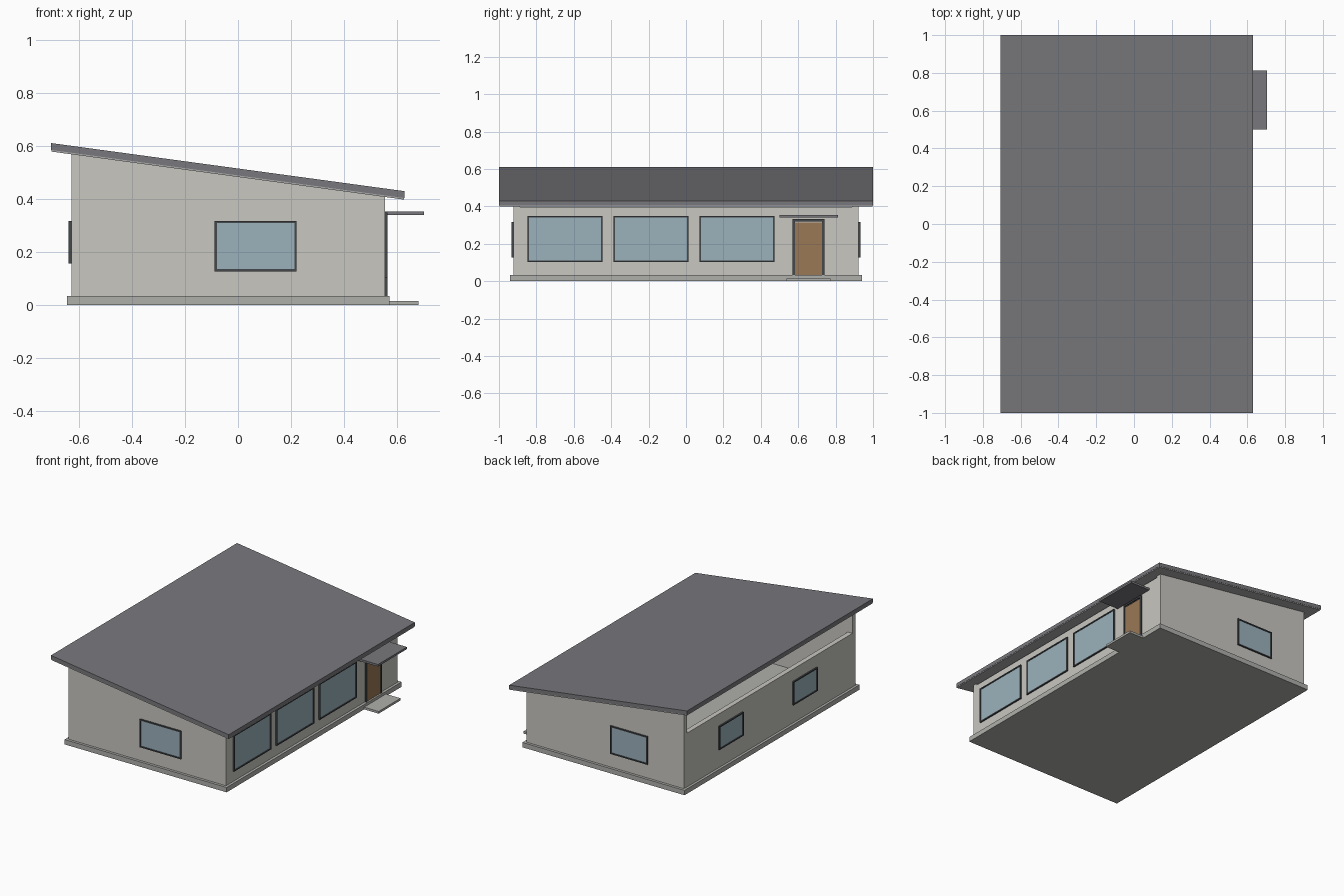
import bpy, bmesh

if "Cube" in bpy.data.objects:
    bpy.data.objects.remove(bpy.data.objects["Cube"])

def material(name, rgb):
    m = bpy.data.materials.new(name)
    m.diffuse_color = (*rgb, 1)
    m.use_nodes = True
    m.node_tree.nodes["Principled BSDF"].inputs["Base Color"].default_value = m.diffuse_color
    return m

WALL = material("wall_paint", (0.58, 0.57, 0.53))
BASE = material("concrete", (0.43, 0.43, 0.41))
ROOF = material("roof_grey", (0.19, 0.19, 0.205))
SOFFIT = material("soffit_grey", (0.40, 0.40, 0.40))
TRIM = material("dark_trim", (0.06, 0.065, 0.07))
GLASS = material("glass", (0.33, 0.44, 0.50))
WOOD = material("door_wood", (0.33, 0.19, 0.09))

def finish(name, bm, mat):
    bmesh.ops.recalc_face_normals(bm, faces=bm.faces)
    me = bpy.data.meshes.new(name)
    bm.to_mesh(me)
    bm.free()
    me.materials.append(mat)
    ob = bpy.data.objects.new(name, me)
    bpy.context.collection.objects.link(ob)
    return ob

def boxes(name, mat, *bounds):
    """One object made of boxes, each ((x0, x1), (y0, y1), (z0, z1))."""
    bm = bmesh.new()
    for b in bounds:
        vs = bmesh.ops.create_cube(bm, size=1)["verts"]
        for v in vs:
            v.co = [(lo + hi) / 2 + c * (hi - lo) for c, (lo, hi) in zip(v.co, b)]
    return finish(name, bm, mat)

def prism(name, mat, profile, y0, y1):
    """Extrude an xz profile along y."""
    bm = bmesh.new()
    f = bm.faces.new([bm.verts.new((x, y0, z)) for x, z in profile])
    r = bmesh.ops.extrude_face_region(bm, geom=[f])
    bmesh.ops.translate(bm, vec=(0, y1 - y0, 0),
                        verts=[v for v in r["geom"] if isinstance(v, bmesh.types.BMVert)])
    return finish(name, bm, mat)

X0, X1, Y, T = -0.63, 0.555, 0.922, 0.034   # outer wall faces and thickness
FLOOR, EAVE = 0.033, 0.398

def roof_z(x):
    return 0.612 - 0.1361 * (x + 0.707)

def span(axis, side, a, z, near, far):
    """Bounds of a box on a wall; near/far are distances out of the wall face."""
    face = {("x", 1): X1, ("x", -1): X0, ("y", 1): Y, ("y", -1): -Y}[axis, side]
    d = tuple(sorted((face + side * near, face + side * far)))
    return (d, a, z) if axis == "x" else (a, d, z)

def frame(name, axis, side, a, z, w=0.01, sill=True):
    bars = [((a[0], a[0] + w), z), ((a[1] - w, a[1]), z),
            ((a[0] + w, a[1] - w), (z[1] - w, z[1]))]
    if sill:
        bars.append(((a[0] + w, a[1] - w), (z[0], z[0] + w)))
    boxes(name, TRIM, *[span(axis, side, p, q, -0.005, 0.01) for p, q in bars])

def window(name, axis, side, a, z, w=0.008):
    frame(name + "_frame", axis, side, a, z, w)
    boxes(name + "_glass", GLASS, span(axis, side, (a[0] + w, a[1] - w),
                                       (z[0] + w, z[1] - w), -0.005, 0.005))

# Foundation and doorstep
boxes("plinth", BASE, ((-0.647, 0.573), (-0.94, 0.94), (0, FLOOR)))
boxes("doorstep", BASE, ((0.573, 0.682), (0.537, 0.772), (0, 0.015)))

# Hollow shell: low side walls between full-height sloped gables
for name, x in (("left_wall", X0), ("right_wall", X1 - T)):
    boxes(name, WALL, ((x, x + T), (-Y + T, Y - T), (FLOOR, EAVE)))
gable = [(X0, FLOOR), (X1, FLOOR), (X1, roof_z(X1) - 0.031), (X0, roof_z(X0) - 0.031)]
prism("front_wall", WALL, gable, -Y, -Y + T)
prism("back_wall", WALL, gable, Y - T, Y)

# Single-pitch roof with a thin soffit board beneath
def roof_layer(name, mat, x0, x1, y, top, bottom):
    prism(name, mat, [(x0, roof_z(x0) - bottom), (x1, roof_z(x1) - bottom),
                      (x1, roof_z(x1) - top), (x0, roof_z(x0) - top)], -y, y)

roof_layer("roof", ROOF, -0.707, 0.63, 1.0, 0, 0.026)
roof_layer("soffit", SOFFIT, -0.705, 0.628, 0.998, 0.026, 0.032)

# Windows
for i, y in enumerate((-0.847, -0.388, 0.072)):
    window(f"right_window_{i + 1}", "x", 1, (y, y + 0.401), (0.103, 0.349))
for i, y in enumerate((-0.502, 0.292)):
    window(f"left_window_{i + 1}", "x", -1, (y, y + 0.26), (0.157, 0.317))
window("front_window", "y", -1, (-0.088, 0.222), (0.127, 0.317))
window("back_window", "y", 1, (-0.36, -0.08), (0.127, 0.317))

# Door, its frame and the canopy
frame("door_frame", "x", 1, (0.57, 0.74), (FLOOR, 0.332), 0.012, sill=False)
boxes("door", WOOD, span("x", 1, (0.582, 0.728), (FLOOR, 0.313), -0.005, 0.006))
boxes("canopy", ROOF, ((X1, 0.703), (0.5, 0.812), (0.34, 0.354)))
